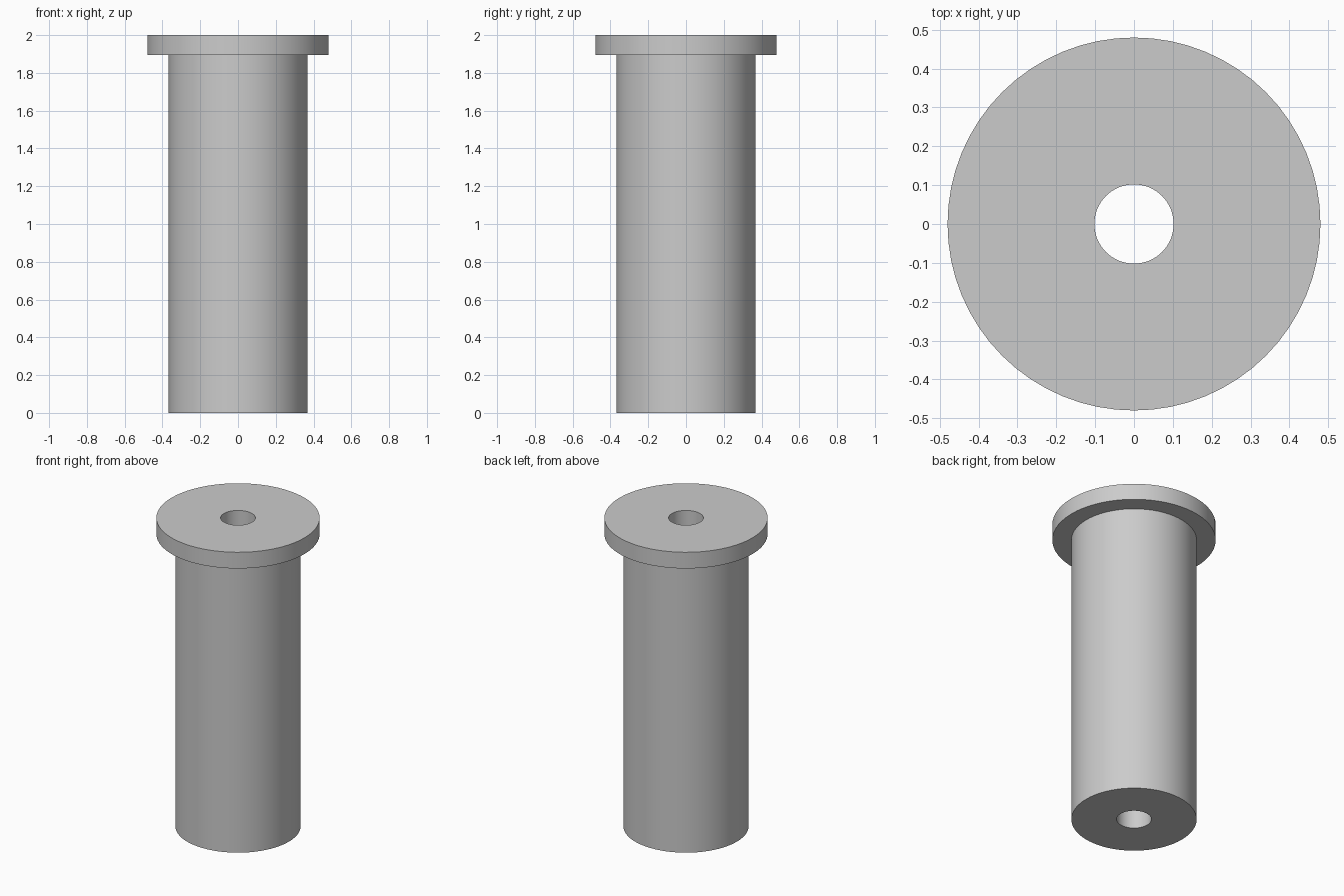
import bpy
import bmesh
from math import cos, sin, tau, radians

cube = bpy.data.objects.get("Cube")
if cube:
    bpy.data.objects.remove(cube, do_unlink=True)

SEGMENTS = 64
BORE, SHAFT, FLANGE = 0.102, 0.368, 0.48
FLANGE_BASE, TOP = 1.895, 2.0

# Plain grey metal
grey = bpy.data.materials.new("grey_metal")
grey.use_nodes = True
grey.diffuse_color = (0.6, 0.6, 0.6, 1)
grey.node_tree.nodes["Principled BSDF"].inputs["Base Color"].default_value = grey.diffuse_color


def lathe(name, profile):
    """Turn a closed (radius, height) profile around the z axis."""
    bm = bmesh.new()
    rings = []
    for radius, z in profile:
        rings.append([bm.verts.new((radius * cos(tau * i / SEGMENTS),
                                    radius * sin(tau * i / SEGMENTS), z))
                      for i in range(SEGMENTS)])
    for lower, upper in zip(rings, rings[1:] + rings[:1]):
        for i in range(SEGMENTS):
            j = (i + 1) % SEGMENTS
            bm.faces.new((lower[i], lower[j], upper[j], upper[i]))
    bmesh.ops.recalc_face_normals(bm, faces=bm.faces)
    mesh = bpy.data.meshes.new(name)
    bm.to_mesh(mesh)
    bm.free()
    mesh.materials.append(grey)
    obj = bpy.data.objects.new(name, mesh)
    bpy.context.collection.objects.link(obj)
    return obj


# Shaft, flange and through bore as one turned piece
bushing = lathe("flanged_bushing", [
    (BORE, 0), (SHAFT, 0), (SHAFT, FLANGE_BASE),
    (FLANGE, FLANGE_BASE), (FLANGE, TOP), (BORE, TOP)])

bpy.ops.object.select_all(action='DESELECT')
bushing.select_set(True)
bpy.context.view_layer.objects.active = bushing
bpy.ops.object.shade_smooth_by_angle(angle=radians(30))
